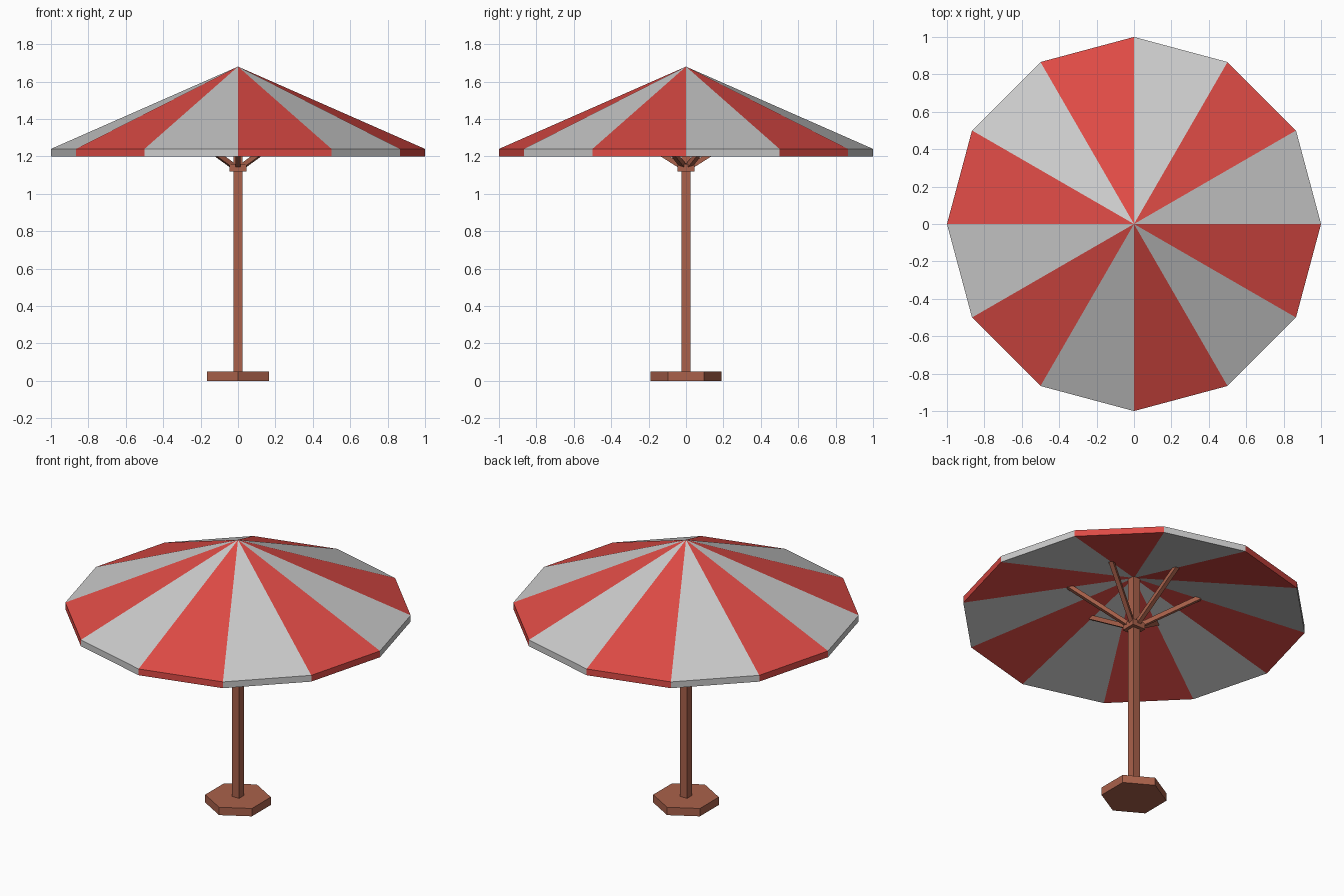
import bpy, bmesh
from math import cos, sin, radians, pi
from mathutils import Vector

if "Cube" in bpy.data.objects:
    bpy.data.objects.remove(bpy.data.objects["Cube"])


def material(name, color):
    m = bpy.data.materials.new(name)
    m.diffuse_color = (*color, 1)
    m.use_nodes = True
    m.node_tree.nodes["Principled BSDF"].inputs["Base Color"].default_value = m.diffuse_color
    return m


red = material("red_cloth", (0.73, 0.07, 0.06))
grey = material("grey_cloth", (0.52, 0.52, 0.52))
wood = material("wood", (0.40, 0.12, 0.07))


def finish(name, bm, mats):
    bmesh.ops.recalc_face_normals(bm, faces=bm.faces)
    mesh = bpy.data.meshes.new(name)
    bm.to_mesh(mesh)
    bm.free()
    for m in mats:
        mesh.materials.append(m)
    obj = bpy.data.objects.new(name, mesh)
    bpy.context.collection.objects.link(obj)
    return obj


def prism(name, sides, radius, z0, z1, turn):
    """Upright prism with its first corner at angle turn."""
    bm = bmesh.new()
    ring = [bm.verts.new((radius * cos(turn + 2 * pi * i / sides),
                          radius * sin(turn + 2 * pi * i / sides), z0)) for i in range(sides)]
    base = bm.faces.new(ring)
    top = bmesh.ops.extrude_face_region(bm, geom=[base])["geom"]
    bmesh.ops.translate(bm, vec=(0, 0, z1 - z0),
                        verts=[v for v in top if isinstance(v, bmesh.types.BMVert)])
    return finish(name, bm, [wood])


def beam(name, start, end, width):
    """Square bar between two points."""
    start, end = Vector(start), Vector(end)
    axis = end - start
    bm = bmesh.new()
    bmesh.ops.create_cube(bm, size=1)
    bmesh.ops.scale(bm, vec=(width, width, axis.length), verts=bm.verts)
    bmesh.ops.rotate(bm, matrix=axis.to_track_quat("Z", "Y").to_matrix(), verts=bm.verts)
    bmesh.ops.translate(bm, vec=(start + end) / 2, verts=bm.verts)
    return finish(name, bm, [wood])


# Base, pole and hub
prism("base", 6, 0.19, 0, 0.05, pi / 2)
prism("pole", 4, 0.035, 0.05, 1.48, pi / 4)
prism("hub", 4, 0.065, 1.12, 1.16, pi / 4)

# Six struts from the hub up into the canopy
for i in range(6):
    a = radians(30 + 60 * i)
    beam(f"strut_{i + 1}", (0.03 * cos(a), 0.03 * sin(a), 1.149),
         (0.40 * cos(a), 0.40 * sin(a), 1.381), 0.026)

# Canopy: steep outer cone, short rim, shallower underside, striped by sector
bm = bmesh.new()
N = 12
top = bm.verts.new((0, 0, 1.68))
under = bm.verts.new((0, 0, 1.465))
rims = [[bm.verts.new((cos(2 * pi * i / N), sin(2 * pi * i / N), z)) for i in range(N)]
        for z in (1.24, 1.20)]
for i in range(N):
    j = (i + 1) % N
    (a, b), (c, d) = [(r[i], r[j]) for r in rims]
    for verts in ((a, b, top), (a, c, d, b), (d, c, under)):
        bm.faces.new(verts).material_index = i % 2
finish("canopy", bm, [grey, red])
